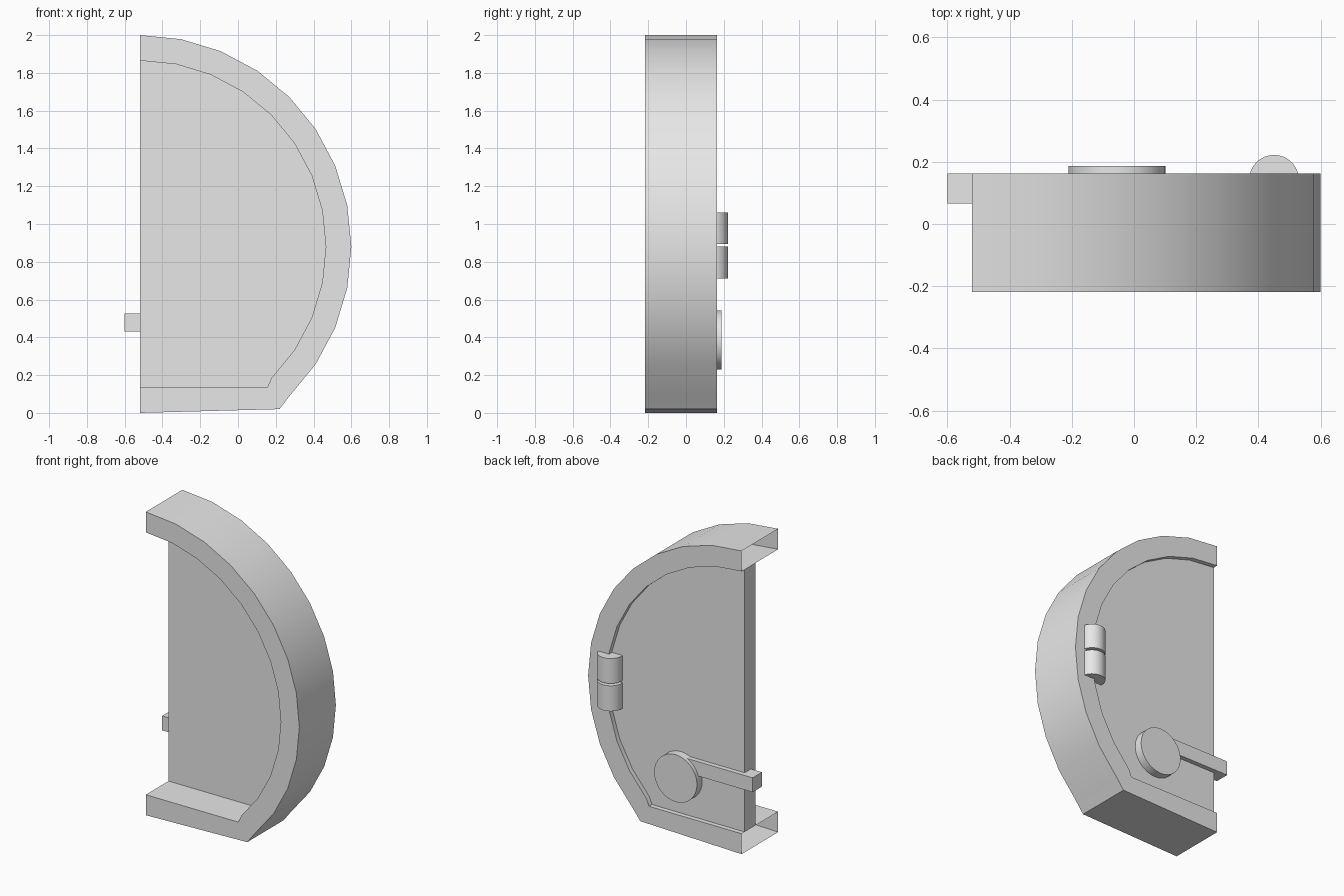
import bpy, bmesh, math

if "Cube" in bpy.data.objects:
    bpy.data.objects.remove(bpy.data.objects["Cube"])

grey = bpy.data.materials.new("light grey")
grey.diffuse_color = (0.8, 0.8, 0.8, 1)
grey.use_nodes = True
grey.node_tree.nodes["Principled BSDF"].inputs["Base Color"].default_value = grey.diffuse_color

LEFT, CZ = -0.52, 0.88       # straight edge and centre of the round outline
BACK = 0.163


def finish(bm, name):
    mesh = bpy.data.meshes.new(name)
    bm.to_mesh(mesh)
    bm.free()
    mesh.materials.append(grey)
    ob = bpy.data.objects.new(name, mesh)
    bpy.context.collection.objects.link(ob)
    bpy.ops.object.select_all(action='DESELECT')
    ob.select_set(True)
    bpy.context.view_layer.objects.active = ob
    bpy.ops.object.shade_smooth_by_angle(angle=math.radians(25))
    return ob


def prism(name, pts, y0, y1, open_left=False):
    """Extrude an x-z outline (counter-clockwise from the front) along y."""
    bm = bmesh.new()
    f = [bm.verts.new((x, y0, z)) for x, z in pts]
    b = [bm.verts.new((x, y1, z)) for x, z in pts]
    bm.faces.new(f)
    bm.faces.new(b[::-1])
    n = len(pts)
    for i in range(n):
        j = (i + 1) % n
        if open_left and pts[i][0] == LEFT and pts[j][0] == LEFT:
            continue
        bm.faces.new((f[j], f[i], b[i], b[j]))
    return finish(bm, name)


def arc(r):
    steps = [math.radians(11.25 * k) for k in range(-4, 8)]
    return [(LEFT + r * math.cos(a), CZ + r * math.sin(a)) for a in steps] + [(LEFT, CZ + r)]


def circle(cx, cz, r, n):
    return [(cx + r * math.cos(2 * math.pi * k / n), cz + r * math.sin(2 * math.pi * k / n))
            for k in range(n)]


outer = [(LEFT, 0.0), (0.22, 0.02)] + arc(1.12)
inner = [(LEFT, 0.135), (0.155, 0.135)] + arc(0.985)

# Hollow frame, open where it is cut at the left side
prism("door_frame", outer + inner[::-1], -0.218, BACK, open_left=True)

# Recessed door leaf
prism("door_leaf", inner, 0.018, 0.132)

# Locking disc and sliding bolt
prism("lock_disc", circle(-0.055, 0.385, 0.156, 32), 0.10, 0.187)
prism("lock_bolt", [(-0.6, 0.43), (-0.04, 0.43), (-0.04, 0.525), (-0.6, 0.525)], 0.066, BACK)

# Two hinge barrels on the back
for name, z0, z1 in (("lower_hinge", 0.712, 0.88), ("upper_hinge", 0.895, 1.06)):
    bm = bmesh.new()
    bmesh.ops.create_cone(bm, cap_ends=True, segments=32, radius1=0.08, radius2=0.08, depth=z1 - z0)
    bmesh.ops.translate(bm, verts=bm.verts, vec=(0.45, 0.142, (z0 + z1) / 2))
    finish(bm, name)
